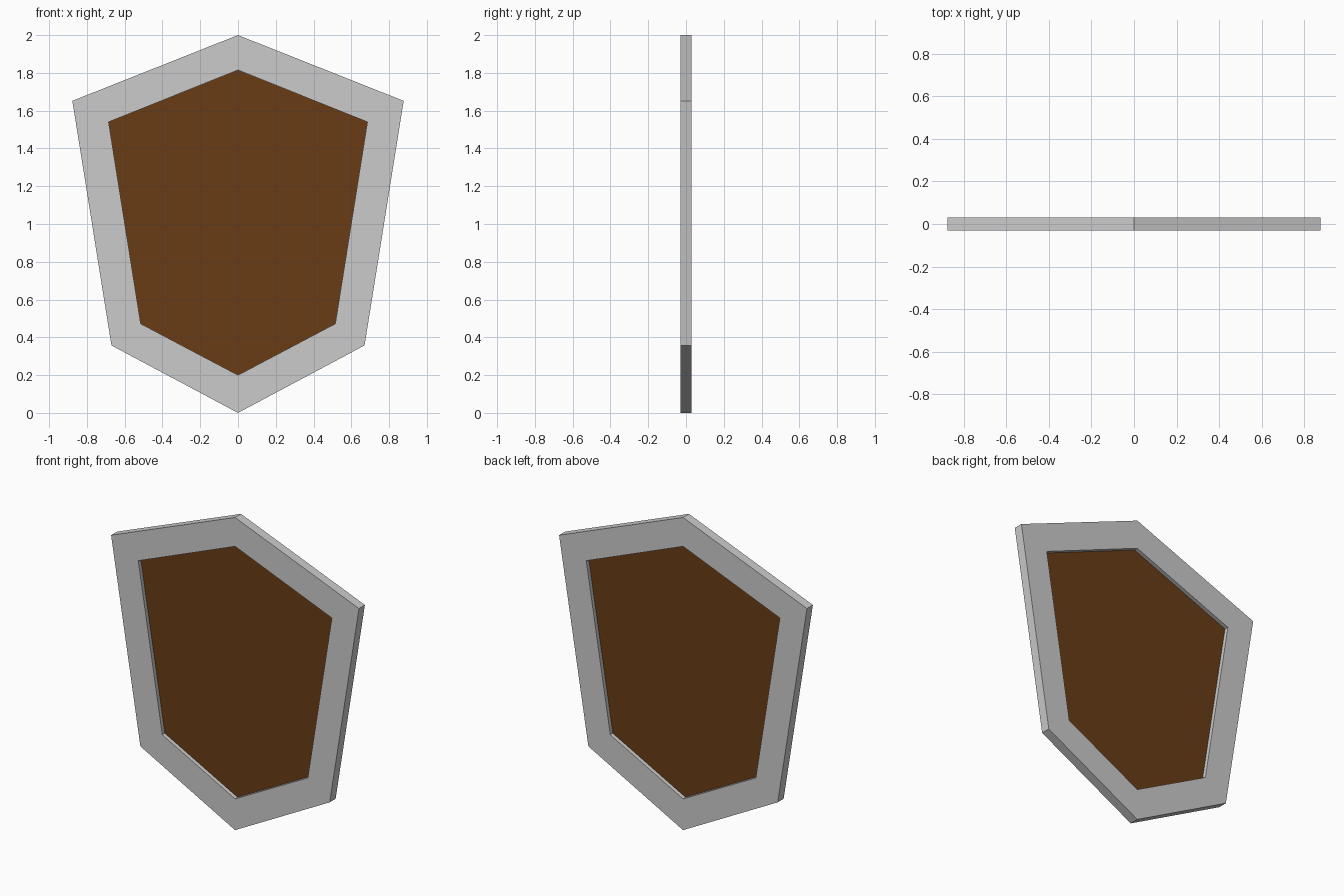
import bpy, bmesh

if "Cube" in bpy.data.objects:
    bpy.data.objects.remove(bpy.data.objects["Cube"])

# Right-hand half outlines (x, z), top point to bottom point
OUTER = [(0, 2.0), (0.877, 1.652), (0.67, 0.357), (0, 0.0)]
INNER = [(0, 1.815), (0.685, 1.54), (0.515, 0.472), (0, 0.2)]


def full_outline(half):
    return half + [(-x, z) for x, z in reversed(half[1:-1])]


def make_slab(name, loops, thickness):
    """Flat front face (or ring between two loops), extruded along y."""
    bm = bmesh.new()
    rings = [[bm.verts.new((x, -thickness / 2, z)) for x, z in full_outline(h)]
             for h in loops]
    if len(rings) == 1:
        bm.faces.new(rings[0])
    else:
        outer, inner = rings
        n = len(outer)
        for i in range(n):
            j = (i + 1) % n
            bm.faces.new((outer[i], outer[j], inner[j], inner[i]))
    front = bm.faces[:]
    result = bmesh.ops.extrude_face_region(bm, geom=front, use_keep_orig=True)
    moved = [g for g in result["geom"] if isinstance(g, bmesh.types.BMVert)]
    bmesh.ops.translate(bm, verts=moved, vec=(0, thickness, 0))
    bmesh.ops.recalc_face_normals(bm, faces=bm.faces[:])
    mesh = bpy.data.meshes.new(name)
    bm.to_mesh(mesh)
    bm.free()
    obj = bpy.data.objects.new(name, mesh)
    bpy.context.collection.objects.link(obj)
    return obj


# Grey metal rim
make_slab("shield_rim", [OUTER, INNER], 0.06)

# Thin brown wooden panel, recessed on both sides
panel = make_slab("shield_panel", [INNER], 0.008)
wood = bpy.data.materials.new("brown_wood")
wood.diffuse_color = (0.14, 0.045, 0.008, 1)
wood.use_nodes = True
wood.node_tree.nodes["Principled BSDF"].inputs["Base Color"].default_value = wood.diffuse_color
panel.data.materials.append(wood)
